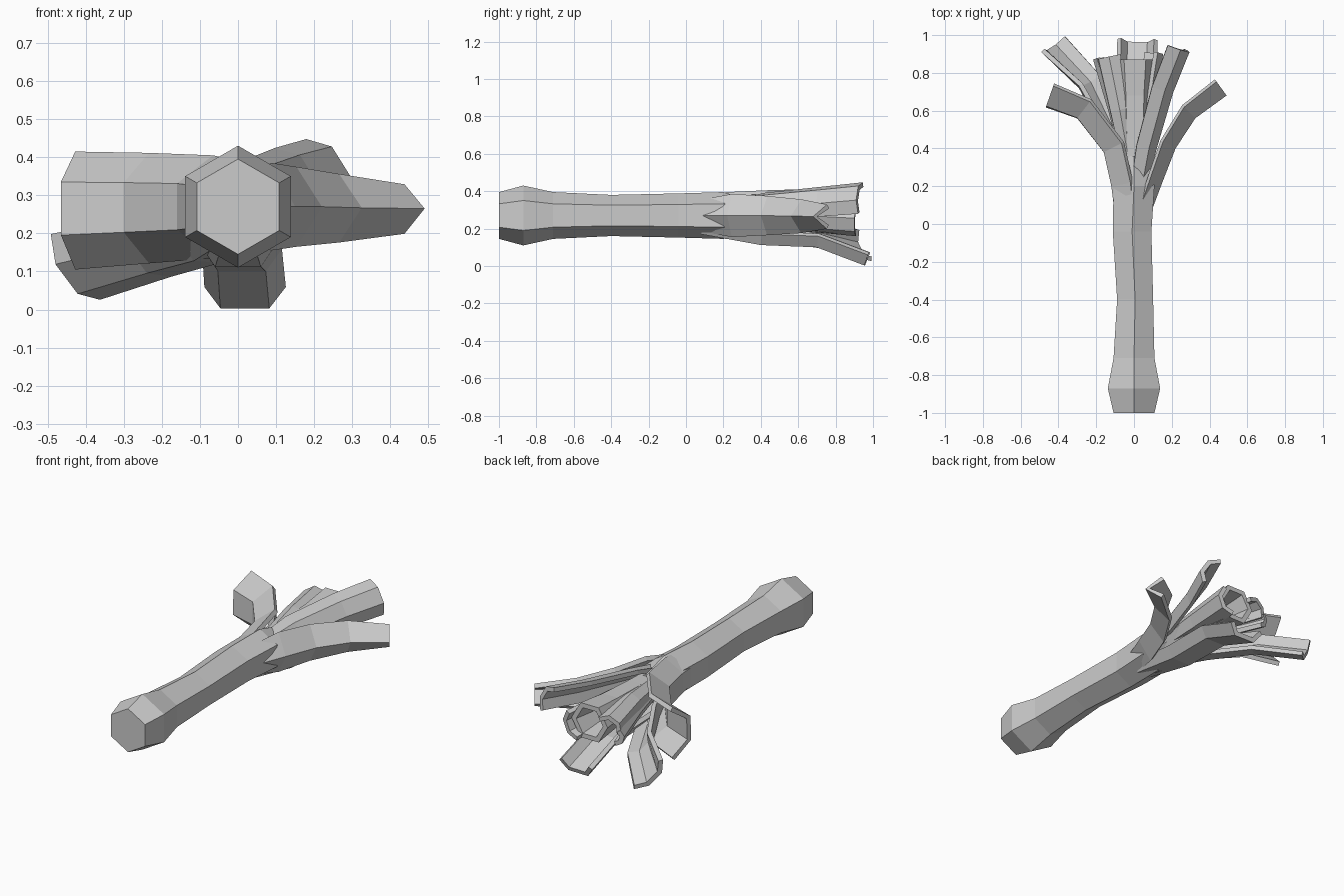
import bpy, bmesh, math
from mathutils import Vector

cube = bpy.data.objects.get("Cube")
if cube:
    bpy.data.objects.remove(cube, do_unlink=True)

mat = bpy.data.materials.new("pale_grey")
mat.use_nodes = True
grey = (0.6, 0.6, 0.6, 1)
mat.diffuse_color = grey
mat.node_tree.nodes["Principled BSDF"].inputs["Base Color"].default_value = grey


def skin(name, rings):
    """Join closed rings of points into a capped flat-shaded tube."""
    bm = bmesh.new()
    loops = [[bm.verts.new(p) for p in ring] for ring in rings]
    n = len(loops[0])
    for a, b in zip(loops, loops[1:]):
        for i in range(n):
            j = (i + 1) % n
            bm.faces.new((a[i], a[j], b[j], b[i]))
    bm.faces.new(loops[0])
    bm.faces.new(loops[-1])
    bmesh.ops.recalc_face_normals(bm, faces=bm.faces)
    mesh = bpy.data.meshes.new(name)
    bm.to_mesh(mesh)
    bm.free()
    mesh.materials.append(mat)
    obj = bpy.data.objects.new(name, mesh)
    bpy.context.collection.objects.link(obj)


def hexagon(x, y, z, r, turn=0.0):
    angles = [math.radians(30 + turn + 60 * i) for i in range(6)]
    return [(x + r * math.cos(a), y, z + r * math.sin(a)) for a in angles]


def leaf(name, path, outward, widths, depths, flat=0.45, thick=0.025):
    """Sweep a folded channel along path, its back turned outward."""
    pts = [Vector(p) for p in path]
    rings = []
    for i, p in enumerate(pts):
        t = (pts[min(i + 1, len(pts) - 1)] - pts[max(i - 1, 0)]).normalized()
        n = Vector(outward)
        n = (n - t * n.dot(t)).normalized()
        s = t.cross(n)
        w = widths[i]
        d = depths[0] + (depths[1] - depths[0]) * i / (len(pts) - 1)
        fold = [(-1, 1), (-flat, 0), (flat, 0), (1, 1)] if flat else [(-1, 1), (0, 0), (1, 1)]
        outer = [p + s * (u * w) - n * (v * d) for u, v in fold]
        inner = [p + s * (u * (w - thick * 0.8)) - n * (v * (d - thick * 0.4) + thick)
                 for u, v in fold]
        rings.append(outer + inner[::-1])
    skin(name, rings)


# Stalk with its swollen root end
stalk = [(0, -1, 0.125), (0, -0.87, 0.16), (0, -0.71, 0.125), (0.006, -0.4, 0.11),
         (-0.01, -0.04, 0.118), (0, 0.2, 0.125), (0, 0.36, 0.08)]
skin("stalk", [hexagon(x, y, 0.27, r) for x, y, r in stalk])

# Hollow rolled heart
heart = [(0.2, 0.08), (0.45, 0.085), (0.68, 0.095), (0.87, 0.115), (0.87, 0.085), (0.72, 0.06)]
skin("heart", [hexagon(0.005, y, 0.265, r, 30) for y, r in heart])

# Large spreading leaves
leaf("left_leaf", [(0.06, -0.02, 0.27), (0.15, 0.22, 0.27), (0.22, 0.4, 0.27),
                   (0.325, 0.56, 0.267), (0.49, 0.68, 0.265)],
     (1, 0, 0), (0.07, 0.115, 0.105, 0.09, 0.065), (0.06, 0.09), flat=0)
leaf("right_leaf", [(-0.095, 0.0, 0.27), (-0.12, 0.2, 0.27), (-0.16, 0.38, 0.27),
                    (-0.3, 0.56, 0.268), (-0.465, 0.62, 0.265)],
     (-1, 0, 0), (0.1, 0.125, 0.135, 0.145, 0.155), (0.1, 0.11))
leaf("upper_leaf", [(0.045, 0.15, 0.315), (0.1, 0.4, 0.345), (0.185, 0.7, 0.37),
                    (0.27, 0.915, 0.39)],
     (0.85, 0, 0.53), (0.05, 0.085, 0.095, 0.1), (0.05, 0.05))
leaf("lower_right_leaf", [(-0.06, 0.2, 0.2), (-0.14, 0.48, 0.16), (-0.265, 0.73, 0.13),
                          (-0.45, 0.92, 0.08)],
     (-0.8, 0, -0.6), (0.07, 0.09, 0.1, 0.115), (0.06, 0.05))
leaf("bottom_leaf", [(0, 0.08, 0.17), (0, 0.4, 0.112), (0.01, 0.7, 0.1), (0.018, 0.955, 0.003)],
     (0, 0, -1), (0.07, 0.1, 0.105, 0.107), (0.06, 0.06), flat=0.6)

# Small leaves wrapped round the heart
leaf("right_inner_leaf", [(-0.04, 0.3, 0.32), (-0.1, 0.6, 0.34), (-0.16, 0.88, 0.33)],
     (-0.5, 0, 0.8), (0.05, 0.065, 0.075), (0.05, 0.05))
leaf("right_lower_inner_leaf", [(-0.05, 0.3, 0.25), (-0.13, 0.6, 0.24), (-0.21, 0.87, 0.22)],
     (-1, 0, -0.3), (0.04, 0.05, 0.05), (0.03, 0.03))
leaf("left_inner_leaf", [(0.06, 0.3, 0.25), (0.095, 0.6, 0.24), (0.14, 0.9, 0.22)],
     (1, 0, -0.4), (0.06, 0.075, 0.085), (0.05, 0.05))
